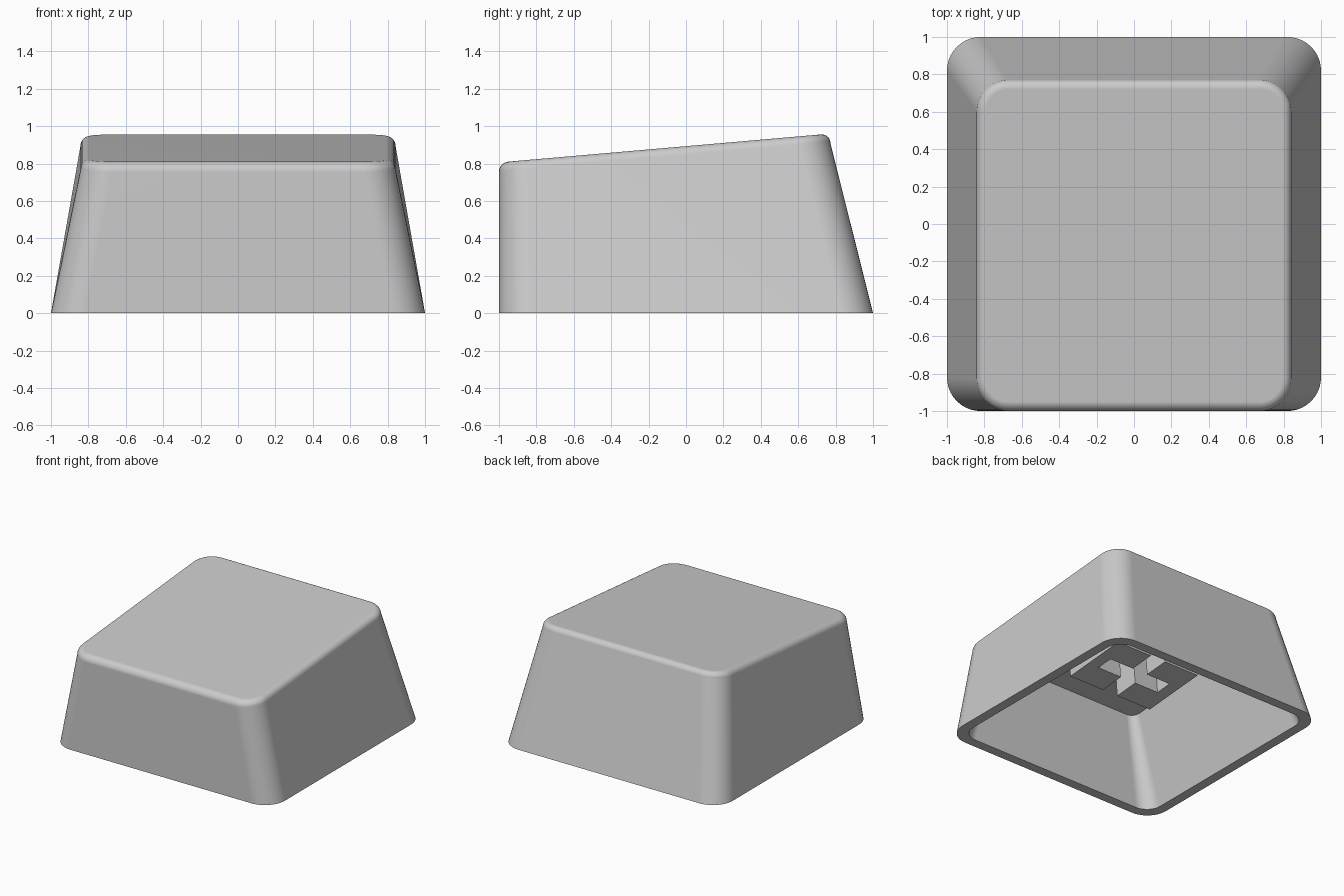
import bpy, bmesh, math

cube = bpy.data.objects.get("Cube")
if cube:
    bpy.data.objects.remove(cube)

# Single grey plastic
GREY = (0.6, 0.6, 0.6, 1)
plastic = bpy.data.materials.new("grey plastic")
plastic.use_nodes = True
plastic.diffuse_color = GREY
plastic.node_tree.nodes["Principled BSDF"].inputs["Base Color"].default_value = GREY

CORNER_STEPS = 10
TILT = 0.087  # rise per unit of y, shared by the top, ceiling and stem


def rounded_ring(bm, half_x, front, back, radius, height=0, slope=0):
    """Rounded rectangle of vertices on a plane sloping up along y."""
    centres = [(half_x - radius, back - radius), (radius - half_x, back - radius),
               (radius - half_x, front + radius), (half_x - radius, front + radius)]
    ring = []
    for quarter, (cx, cy) in enumerate(centres):
        for step in range(CORNER_STEPS + 1):
            a = math.pi / 2 * (quarter + step / CORNER_STEPS)
            x, y = cx + radius * math.cos(a), cy + radius * math.sin(a)
            ring.append(bm.verts.new((x, y, height + slope * y)))
    return ring


def bridge(bm, lower, upper):
    for i in range(len(lower)):
        j = (i + 1) % len(lower)
        bm.faces.new((lower[i], lower[j], upper[j], upper[i]))


def finish(bm, name, smooth=False):
    bmesh.ops.recalc_face_normals(bm, faces=bm.faces[:])
    mesh = bpy.data.meshes.new(name)
    bm.to_mesh(mesh)
    bm.free()
    mesh.materials.append(plastic)
    obj = bpy.data.objects.new(name, mesh)
    bpy.context.collection.objects.link(obj)
    if smooth:
        bpy.ops.object.select_all(action="DESELECT")
        obj.select_set(True)
        bpy.context.view_layer.objects.active = obj
        bpy.ops.object.shade_smooth_by_angle(angle=math.radians(35))
        normals = obj.modifiers.new("flat_walls", "WEIGHTED_NORMAL")
        normals.keep_sharp = True


# Hollow cap: inner ceiling, inner walls, rim, then the tapered outer walls
bm = bmesh.new()
rings = [rounded_ring(bm, 0.71, -0.85, 0.62, 0.07, 0.795, TILT),
         rounded_ring(bm, 0.92, -0.92, 0.92, 0.13),
         rounded_ring(bm, 1, -1, 1, 0.18)]

# Rounded edge rolling over onto the sloped top
FILLET, FILLET_STEPS = 0.05, 7
for step in range(FILLET_STEPS + 1):
    t = math.pi / 2 * step / FILLET_STEPS
    inset = FILLET * (1 - math.cos(t))
    drop = FILLET * (1 - math.sin(t))
    rings.append(rounded_ring(bm, 0.842 - inset, inset - 1, 0.772 - inset, 0.17 - inset,
                              0.893 - drop, TILT))
for lower, upper in zip(rings, rings[1:]):
    bridge(bm, lower, upper)
bm.faces.new(rings[0][::-1])
bm.faces.new(rings[-1])
finish(bm, "cap_shell", smooth=True)

# Stem: two mirrored U blocks that leave a cross-shaped socket between them
STEM_X, STEM_Y, SLOT, ARM, DEPTH = 0.39, 0.28, 0.07, 0.29, 0.36
half = [(ARM, SLOT), (SLOT, SLOT), (SLOT, STEM_Y), (STEM_X, STEM_Y)]
profile = half + [(x, -y) for x, y in reversed(half)]
for side, name in ((1, "stem_left"), (-1, "stem_right")):
    bm = bmesh.new()
    face = bm.faces.new([bm.verts.new((side * x, y, 0.444 + TILT * y)) for x, y in profile])
    result = bmesh.ops.extrude_face_region(bm, geom=[face], use_keep_orig=True)
    raised = [v for v in result["geom"] if isinstance(v, bmesh.types.BMVert)]
    bmesh.ops.translate(bm, verts=raised, vec=(0, -TILT * DEPTH, DEPTH))
    finish(bm, name)
